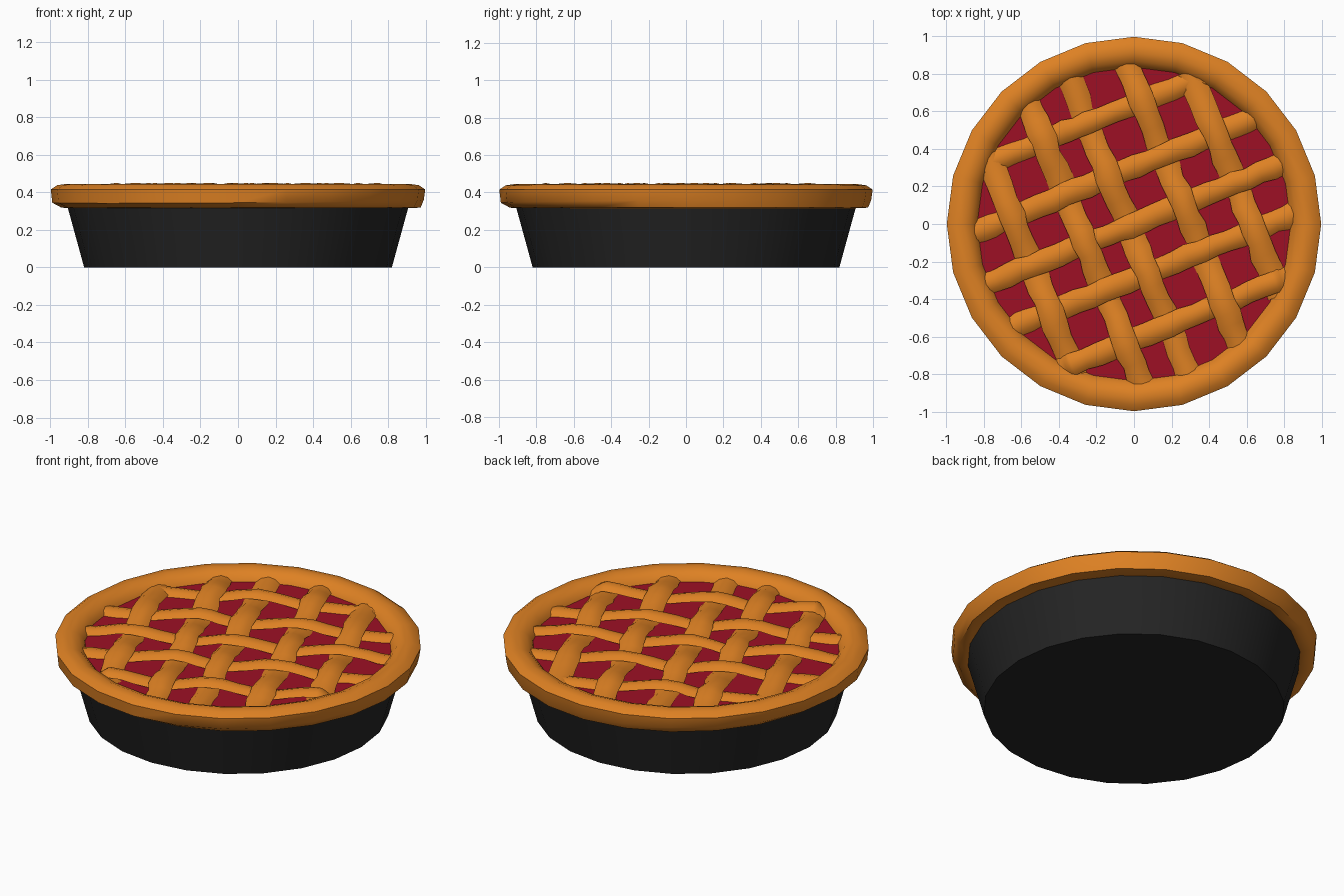
import bpy, bmesh, math, random
from mathutils import Vector

if "Cube" in bpy.data.objects:
    bpy.data.objects.remove(bpy.data.objects["Cube"])

random.seed(4)
SIDES = 24


def material(name, rgb):
    m = bpy.data.materials.new(name)
    m.diffuse_color = (*rgb, 1)
    m.use_nodes = True
    m.node_tree.nodes["Principled BSDF"].inputs["Base Color"].default_value = m.diffuse_color
    return m


PASTRY = material("golden pastry", (0.73, 0.22, 0.017))
CHERRY = material("cherry red", (0.34, 0.005, 0.018))
METAL = material("dark metal", (0.018, 0.018, 0.018))


def finish(name, bm, mat, angle=45):
    bmesh.ops.recalc_face_normals(bm, faces=bm.faces)
    me = bpy.data.meshes.new(name)
    bm.to_mesh(me)
    bm.free()
    me.materials.append(mat)
    ob = bpy.data.objects.new(name, me)
    bpy.context.collection.objects.link(ob)
    bpy.ops.object.select_all(action='DESELECT')
    ob.select_set(True)
    bpy.context.view_layer.objects.active = ob
    bpy.ops.object.shade_smooth_by_angle(angle=math.radians(angle))
    return ob


def bridge(bm, rows, closed_rows, closed_cols):
    # Quads between successive rows of vertices
    n, m = len(rows), len(rows[0])
    for i in range(n if closed_rows else n - 1):
        for j in range(m if closed_cols else m - 1):
            a, b = rows[i], rows[(i + 1) % n]
            k = (j + 1) % m
            bm.faces.new((a[j], b[j], b[k], a[k]))


def ring(bm, r, z):
    return [bm.verts.new((r * math.cos(t), r * math.sin(t), z))
            for t in (2 * math.pi * i / SIDES for i in range(SIDES))]


# Pan: tapered wall with flat base
bm = bmesh.new()
rows = [ring(bm, 0.82, 0), ring(bm, 0.912, 0.335)]
bridge(bm, rows, False, True)
bm.faces.new(rows[0])
finish("pan", bm, METAL)

# Filling: flat disc
bm = bmesh.new()
bm.faces.new(ring(bm, 0.87, 0.385))
finish("filling", bm, CHERRY)

# Crust rim: profile swept round, rounder underneath on the front left
bm = bmesh.new()
rows = []
for i in range(SIDES):
    t = 2 * math.pi * i / SIDES
    w = 0.5 + 0.5 * math.cos(t - math.pi / 4)
    profile = [(0.895, 0.315), (0.935 + 0.045 * w, 0.319), (0.99, 0.342 + 0.02 * w),
               (0.998, 0.415), (0.965, 0.438), (0.915, 0.445),
               (0.87, 0.428), (0.84, 0.395), (0.83, 0.37)]
    rows.append([bm.verts.new((r * math.cos(t), r * math.sin(t), z)) for r, z in profile])
bridge(bm, rows, True, True)
finish("crust_rim", bm, PASTRY, 50)

# Lattice: two woven sets of arched strips
TILT = math.radians(22)
U = Vector((math.cos(TILT), math.sin(TILT), 0))
V = Vector((-math.sin(TILT), math.cos(TILT), 0))
ACROSS = [-0.59, -0.28, -0.03, 0.28, 0.58]   # positions along U
ALONG = [-0.57, -0.27, 0.0, 0.28, 0.59]      # positions along V


def strip(name, run, side, offset, crossings, first_over, width):
    half = math.sqrt(0.868 ** 2 - offset ** 2)
    knots = [(-half, 0.408)]
    for k, c in enumerate(crossings):
        if abs(c) < half - 0.06:
            knots.append((c, 0.445 if (k % 2 == 0) == first_over else 0.405))
    knots.append((half, 0.408))
    bm = bmesh.new()
    rows = []
    for (s0, z0), (s1, z1) in zip(knots, knots[1:]):
        steps = 4
        last = s1 == half
        for q in range(steps + (1 if last else 0)):
            f = q / steps
            e = f * f * (3 - 2 * f)
            s, z = s0 + (s1 - s0) * f, z0 + (z1 - z0) * e
            o = offset + random.uniform(-0.006, 0.006)
            h = width / 2 * random.uniform(0.92, 1.08)
            section = [(-h, -0.022), (-0.6 * h, -0.003), (0, 0.006), (0.6 * h, -0.003),
                       (h, -0.022), (0, -0.03)]
            rows.append([bm.verts.new(run * s + side * (o + d) + Vector((0, 0, z + dz)))
                         for d, dz in section])
    bridge(bm, rows, False, True)
    bm.faces.new(rows[0])
    bm.faces.new(rows[-1])
    finish(name, bm, PASTRY, 50)


for i, u in enumerate(ACROSS):
    strip(f"steep_strip_{i + 1}", V, U, u, ALONG, i % 2 == 1, 0.135)
for j, v in enumerate(ALONG):
    strip(f"shallow_strip_{j + 1}", U, V, v, ACROSS, j % 2 == 0, 0.12)
